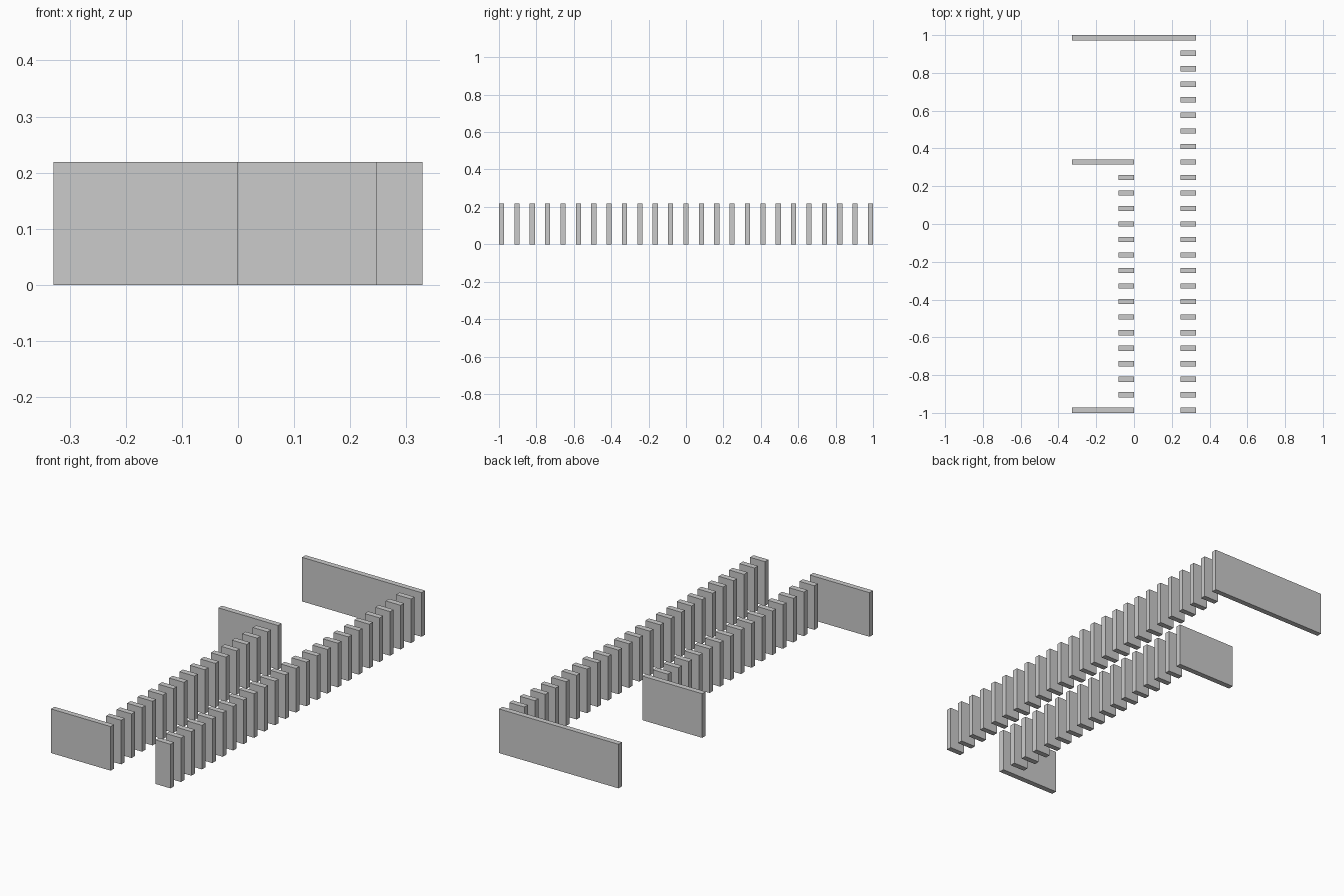
import bpy

if "Cube" in bpy.data.objects:
    bpy.data.objects.remove(bpy.data.objects["Cube"])

U = 2 / 73            # panel thickness; everything sits on this module
PITCH = 3 * U         # spacing between slats
HEIGHT = 8 * U


def panel(name, x0, x1, row):
    """Upright board from x0 to x1 at the given row, standing on z = 0."""
    y = -1 + U / 2 + row * PITCH
    bpy.ops.mesh.primitive_cube_add(size=1, location=((x0 + x1) / 2, y, HEIGHT / 2))
    ob = bpy.context.object
    ob.name = name
    ob.scale = (x1 - x0, U, HEIGHT)
    bpy.ops.object.transform_apply(location=False, rotation=False, scale=True)
    return ob


EDGE = 12 * U

# Right row of slats with the long wall at the back
for i in range(24):
    panel(f"right_slat_{i + 1}", EDGE - 3 * U, EDGE, i)
panel("back_wall", -EDGE, EDGE, 24)

# Inner row of slats between two half-width walls
panel("front_wall", -EDGE, 0, 0)
for i in range(1, 16):
    panel(f"inner_slat_{i}", -3 * U, 0, i)
panel("middle_wall", -EDGE, 0, 16)
